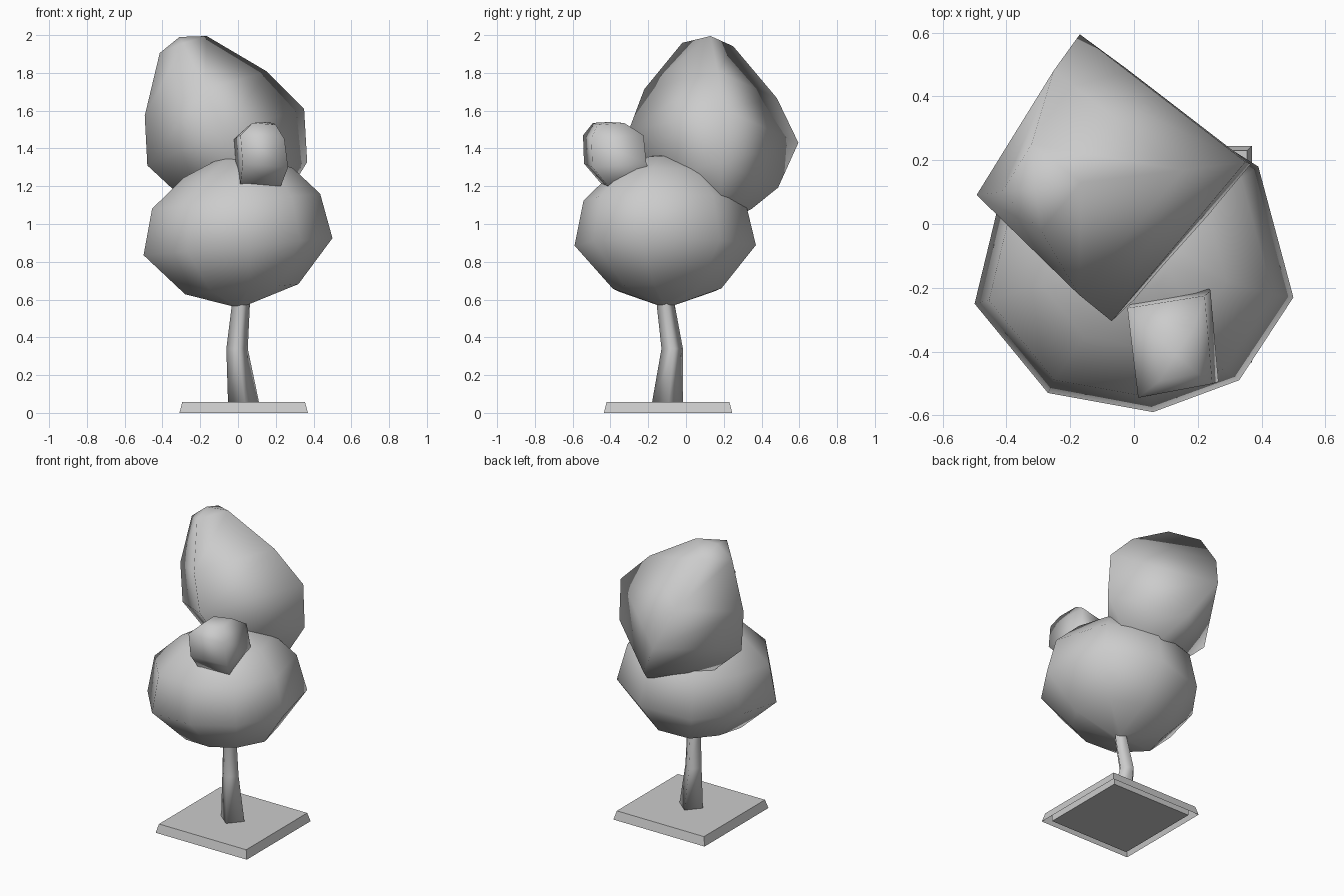
import bpy
import bmesh
from math import cos, sin, radians
from mathutils import Vector

cube = bpy.data.objects.get("Cube")
if cube:
    bpy.data.objects.remove(cube, do_unlink=True)

grey = bpy.data.materials.new("plain grey")
grey.use_nodes = True
colour = (0.6, 0.6, 0.6, 1)
grey.diffuse_color = colour
grey.node_tree.nodes["Principled BSDF"].inputs["Base Color"].default_value = colour


def loft(name, rings, smooth=True, open_bottom=False):
    """Skin a stack of rings, bottom to top; a ring of one point becomes a pole."""
    bm = bmesh.new()
    loops = [[bm.verts.new(p) for p in ring] for ring in rings]
    for a, b in zip(loops, loops[1:]):
        n = max(len(a), len(b))
        for i in range(n):
            j = (i + 1) % n
            if len(a) == 1:
                bm.faces.new((a[0], b[j], b[i]))
            elif len(b) == 1:
                bm.faces.new((a[i], a[j], b[0]))
            else:
                bm.faces.new((a[i], a[j], b[j], b[i]))
    if len(loops[0]) > 2 and not open_bottom:
        bm.faces.new(reversed(loops[0]))
    if len(loops[-1]) > 2:
        bm.faces.new(loops[-1])
    bmesh.ops.recalc_face_normals(bm, faces=bm.faces)
    for f in bm.faces:
        f.smooth = smooth
    mesh = bpy.data.meshes.new(name)
    bm.to_mesh(mesh)
    bm.free()
    mesh.materials.append(grey)
    obj = bpy.data.objects.new(name, mesh)
    bpy.context.collection.objects.link(obj)


def scaled(outline, centre, size):
    c = Vector(centre)
    return [c + Vector(p) * size for p in outline]


# Hollow ground slab with sloping edges, and the block that fills it
square = [(-1, -1, 0), (1, -1, 0), (1, 1, 0), (-1, 1, 0)]
loft("base_slab", [scaled(square, (0.03, -0.095, 0), 0.34),
                   scaled(square, (0.03, -0.095, 0.057), 0.325)],
     smooth=False, open_bottom=True)
loft("base_core", [scaled(square, (0.03, -0.095, 0), 0.295),
                   scaled(square, (0.03, -0.095, 0.055), 0.295)], smooth=False)

# Bent, tapering four-sided trunk
section = [(cos(radians(a)), sin(radians(a)), 0) for a in range(5, 365, 90)]
loft("trunk", [scaled(section, c, r) for c, r in (
    ((0.03, -0.098, 0.05), 0.083),
    ((-0.005, -0.073, 0.34), 0.057),
    ((0.015, -0.107, 0.57), 0.048),
    ((0.02, -0.11, 0.68), 0.045))])

# Wide lower crown: nine irregular sides, leaning up to the right
plan = [(-0.5, -0.14), (-0.27, -0.42), (0.06, -0.48), (0.33, -0.38), (0.5, -0.12),
        (0.39, 0.29), (0.09, 0.48), (-0.25, 0.41), (-0.43, 0.15)]
plan = [(x, y, 0.09 * x) for x, y in plan]
rings = [[(0.01, -0.105, 0.56)]]
rings += [scaled(plan, c, s) for c, s in (
    ((0.01, -0.105, 0.57), 0.09),
    ((0.02, -0.1, 0.655), 0.6),
    ((0, -0.11, 0.88), 1),
    ((-0.01, -0.115, 1.12), 0.89),
    ((0, -0.11, 1.27), 0.58),
    ((0, -0.11, 1.35), 0.22))]
rings.append([(0, -0.11, 1.37)])
loft("lower_crown", rings)

# Tall upper crown: four uneven sides, tilted back over the lower one
diamond = [(0.415, 0.05, 0.15), (-0.105, 0.45, -0.03),
           (-0.415, -0.05, -0.15), (-0.005, -0.45, 0.03)]
rings = [[(0.09, 0.17, 1.0)]]
rings += [scaled(diamond, c, s) for c, s in (
    ((0.09, 0.165, 1.09), 0.4),
    ((0.055, 0.15, 1.215), 0.75),
    ((-0.065, 0.145, 1.46), 1),
    ((-0.17, 0.13, 1.69), 0.78),
    ((-0.29, 0.115, 1.95), 0.3))]
rings.append([(-0.31, 0.11, 1.99)])
loft("upper_crown", rings)

# Small crown perched on the front, its foot sunk back into the lower crown
patch = [(-0.135, 0.125, -0.01), (0.115, 0.165, 0.01),
         (0.14, -0.12, -0.01), (-0.1, -0.165, 0.01)]
loft("small_crown", [scaled(patch, c, s) for c, s in (
    ((0.1, -0.3, 1.2), 0.88),
    ((0.125, -0.375, 1.31), 1),
    ((0.11, -0.385, 1.46), 0.97),
    ((0.13, -0.41, 1.53), 0.5))] + [[(0.13, -0.41, 1.54)]])
